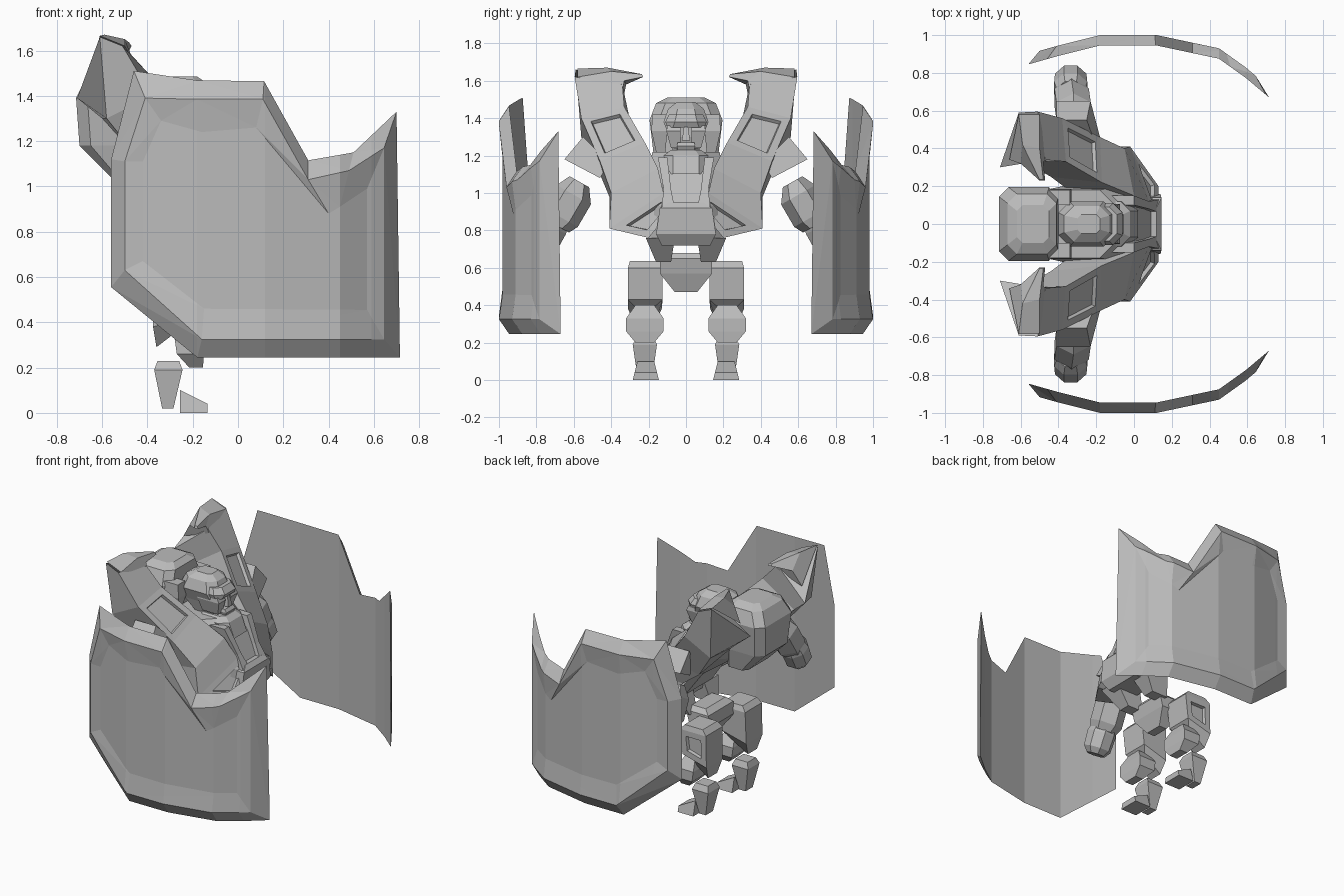
import bpy, bmesh, math
from mathutils import Vector

grey = bpy.data.materials.new("plain_grey")
grey.diffuse_color = (0.5, 0.5, 0.5, 1)


def finish(name, bm):
    bmesh.ops.recalc_face_normals(bm, faces=bm.faces)
    me = bpy.data.meshes.new(name)
    bm.to_mesh(me)
    bm.free()
    me.materials.append(grey)
    ob = bpy.data.objects.new(name, me)
    bpy.context.collection.objects.link(ob)
    return ob


def loft(name, rings, side=1, inset=()):
    """Skin closed rings; inset = (ring, side face) quads that get a sunken panel."""
    bm = bmesh.new()
    vs = [[bm.verts.new((x, y * side, z)) for x, y, z in r] for r in rings]
    n = len(rings[0])
    panels = []
    for i in range(len(vs) - 1):
        for j in range(n):
            k = (j + 1) % n
            f = bm.faces.new((vs[i][j], vs[i][k], vs[i + 1][k], vs[i + 1][j]))
            if (i, j) in inset:
                panels.append(f)
    bm.faces.new(vs[0])
    bm.faces.new(vs[-1])
    bmesh.ops.recalc_face_normals(bm, faces=bm.faces)
    if panels:
        bmesh.ops.inset_individual(bm, faces=panels, thickness=0.04, use_even_offset=True)
        bmesh.ops.inset_individual(bm, faces=panels, thickness=0.008, depth=-0.02)
    return finish(name, bm)


def rect(z, x0, x1, y0, y1, c=0.0):
    """Horizontal ring, with chamfered corners when c > 0."""
    if c == 0:
        return [(x0, y0, z), (x1, y0, z), (x1, y1, z), (x0, y1, z)]
    return [(x0 + c, y0, z), (x1 - c, y0, z), (x1, y0 + c, z), (x1, y1 - c, z),
            (x1 - c, y1, z), (x0 + c, y1, z), (x0, y1 - c, z), (x0, y0 + c, z)]


def tube(name, path, side=1, n=6):
    """Faceted limb along (point, radius) pairs."""
    d = (Vector(path[-1][0]) - Vector(path[0][0])).normalized()
    u = Vector((1, 0, 0))
    v = d.cross(u).normalized()
    rings = [[tuple(Vector(p) + r * (math.cos(a) * u + math.sin(a) * v))
              for a in [math.tau * (i + 0.5) / n for i in range(n)]] for p, r in path]
    return loft(name, rings, side)


# Curved shields: flat outline rings in x/z, bent along a plan curve
PLAN = [(-0.56, 0.845), (-0.40, 0.89), (-0.18, 0.945), (0.12, 0.945), (0.45, 0.875), (0.59, 0.775), (0.715, 0.67)]
OUTER = [(-0.46, 1.51), (-0.18, 1.468), (0.115, 1.465), (0.31, 1.115), (0.51, 1.15), (0.70, 1.33),
         (0.715, 0.245), (-0.18, 0.245), (-0.56, 0.555), (-0.56, 1.12)]
MID = [(-0.41, 1.39), (-0.18, 1.385), (0.11, 1.385), (0.31, 1.03), (0.49, 1.07), (0.645, 1.17),
       (0.645, 0.325), (-0.16, 0.325), (-0.50, 0.63), (-0.50, 1.11)]
INNER = [(-0.34, 1.29), (-0.16, 1.24), (0.08, 1.26), (0.40, 0.88), (0.45, 0.91), (0.57, 0.99),
         (0.57, 0.455), (-0.15, 0.46), (-0.42, 0.67), (-0.42, 1.11)]


def plan(x):
    for (a, ya), (b, yb) in zip(PLAN, PLAN[1:]):
        if x <= b or b == PLAN[-1][0]:
            return ya + (yb - ya) * (x - a) / (b - a)


for side, label in ((1, "left"), (-1, "right")):
    bm = bmesh.new()
    rings = [[bm.verts.new((x, h, z)) for x, z in ring]
             for ring, h in ((OUTER, 0), (MID, 0.055), (INNER, 0.036))]
    n = len(OUTER)
    for a, b in zip(rings, rings[1:]):
        for j in range(n):
            k = (j + 1) % n
            bm.faces.new((a[j], a[k], b[k], b[j]))
    bm.faces.new(rings[0])
    bm.faces.new(rings[-1])
    bm.normal_update()
    bmesh.ops.triangulate(bm, faces=bm.faces)
    for x, _ in PLAN[1:-1]:
        bmesh.ops.bisect_plane(bm, geom=bm.verts[:] + bm.edges[:] + bm.faces[:], dist=1e-5,
                               plane_co=(x, 0, 0), plane_no=(1, 0, 0))
    for v in bm.verts:
        v.co.y = side * (v.co.y + plan(v.co.x))
    finish(label + "_shield", bm)

    # Raised shoulder sweeping from the chest up to a hooked tip
    loft(label + "_shoulder", [
        [(0.13, 0.06, 0.93), (0.13, 0.20, 0.76), (-0.05, 0.20, 0.77), (-0.10, 0.08, 0.93)],
        [(0.08, 0.12, 1.00), (-0.02, 0.41, 0.81), (-0.16, 0.40, 0.84), (-0.20, 0.14, 1.02)],
        [(0.00, 0.15, 1.13), (-0.05, 0.40, 1.00), (-0.26, 0.41, 0.98), (-0.32, 0.16, 1.10)],
        [(-0.17, 0.22, 1.27), (-0.18, 0.46, 1.17), (-0.42, 0.46, 1.10), (-0.44, 0.25, 1.18)],
        [(-0.36, 0.33, 1.46), (-0.38, 0.56, 1.40), (-0.58, 0.56, 1.30), (-0.60, 0.34, 1.30)],
        [(-0.47, 0.34, 1.58), (-0.51, 0.595, 1.62), (-0.61, 0.59, 1.66), (-0.71, 0.30, 1.39)],
    ], side, inset=((0, 0), (3, 0)))
    loft(label + "_shoulder_hook", [
        [(-0.46, 0.34, 1.55), (-0.50, 0.58, 1.62), (-0.61, 0.58, 1.665), (-0.66, 0.34, 1.48)],
        [(-0.48, 0.33, 1.60), (-0.50, 0.40, 1.65), (-0.59, 0.42, 1.67), (-0.60, 0.32, 1.58)],
        [(-0.47, 0.23, 1.62), (-0.48, 0.235, 1.635), (-0.50, 0.235, 1.635), (-0.50, 0.23, 1.62)],
    ], side)

    # Arm: tilted upper block, hexagonal elbow, hanging forearm with rounded fist
    loft(label + "_upper_arm", [
        [(-0.20, 0.41, 1.16), (-0.18, 0.46, 1.08), (-0.35, 0.46, 1.08), (-0.36, 0.41, 1.16)],
        [(-0.25, 0.55, 1.30), (-0.23, 0.65, 1.18), (-0.41, 0.65, 1.18), (-0.41, 0.55, 1.30)],
    ], side)
    tube(label + "_forearm", [((-0.32, 0.57, 1.06), 0.06), ((-0.32, 0.60, 0.99), 0.105),
                              ((-0.33, 0.67, 0.87), 0.105), ((-0.33, 0.70, 0.83), 0.085)], side)
    tube(label + "_fist", [((-0.335, 0.69, 0.87), 0.08), ((-0.335, 0.72, 0.82), 0.095),
                           ((-0.335, 0.765, 0.73), 0.09), ((-0.335, 0.78, 0.695), 0.06)], side, 8)

    # Leg: thigh, knee, tapered shin and toe
    loft(label + "_thigh", [
        [(-0.36, 0.17, 0.29), (-0.23, 0.17, 0.39), (-0.23, 0.27, 0.39), (-0.36, 0.27, 0.29)],
        [(-0.375, 0.13, 0.38), (-0.19, 0.125, 0.43), (-0.19, 0.31, 0.43), (-0.375, 0.31, 0.38)],
        rect(0.60, -0.37, -0.17, 0.125, 0.31),
        rect(0.635, -0.34, -0.20, 0.14, 0.30)], side, inset=((1, 2),))
    loft(label + "_knee", [rect(0.20, -0.215, -0.155, 0.17, 0.27), rect(0.26, -0.27, -0.15, 0.12, 0.32),
                           rect(0.33, -0.28, -0.15, 0.12, 0.32), rect(0.40, -0.26, -0.18, 0.17, 0.27)], side)
    loft(label + "_shin", [rect(0.02, -0.335, -0.285, 0.18, 0.26), rect(0.19, -0.37, -0.245, 0.155, 0.285),
                           rect(0.23, -0.355, -0.26, 0.175, 0.265)], side)
    loft(label + "_toe", [
        rect(0.0, -0.255, -0.135, 0.145, 0.285),
        [(-0.255, 0.17, 0.10), (-0.135, 0.155, 0.04), (-0.135, 0.275, 0.04), (-0.255, 0.26, 0.10)]], side)

    # Face and chest details
    loft(label + "_cheek", [rect(1.24, -0.22, -0.10, 0.03, 0.08), rect(1.33, -0.24, -0.075, 0.03, 0.105),
                            rect(1.36, -0.24, -0.09, 0.03, 0.10)], side)
    loft(label + "_ear_guard", [rect(1.22, -0.45, -0.36, 0.11, 0.16), rect(1.33, -0.48, -0.33, 0.10, 0.185),
                                rect(1.42, -0.48, -0.34, 0.10, 0.18)], side)
    loft(label + "_chest_bar", [rect(0.92, -0.05, 0.135, 0.06, 0.13), rect(1.02, -0.05, 0.08, 0.08, 0.12),
                                rect(1.19, -0.12, 0.0, 0.10, 0.15)], side)
    loft(label + "_waist_strut", [rect(0.63, -0.14, -0.02, 0.08, 0.16), rect(0.76, -0.10, 0.09, 0.06, 0.215)], side)

# Torso, belly, pelvis
loft("torso", [rect(0.76, -0.10, 0.09, -0.2, 0.2, 0.05), rect(0.93, -0.22, 0.10, -0.20, 0.20, 0.07),
               rect(1.10, -0.46, 0.01, -0.20, 0.20, 0.08), rect(1.22, -0.55, -0.10, -0.18, 0.18, 0.08)])
loft("belly", [rect(0.72, -0.08, 0.10, -0.13, 0.13), rect(0.78, -0.10, 0.14, -0.16, 0.16),
               rect(0.92, -0.15, 0.145, -0.14, 0.14), rect(0.95, -0.15, 0.12, -0.09, 0.09)])
loft("pelvis", [rect(0.47, -0.22, -0.16, -0.06, 0.06), rect(0.57, -0.28, -0.12, -0.14, 0.14),
                rect(0.65, -0.27, -0.10, -0.14, 0.14), rect(0.68, -0.23, -0.12, -0.11, 0.11)])
loft("collar", [rect(1.10, -0.2, 0.02, -0.10, 0.10, 0.03), rect(1.20, -0.25, -0.02, -0.12, 0.12, 0.05),
                rect(1.23, -0.25, -0.06, -0.08, 0.08, 0.03)])

# Hump on the back
loft("back_hump", [rect(1.04, -0.56, -0.40, -0.14, 0.14, 0.03), rect(1.18, -0.70, -0.40, -0.17, 0.17, 0.05),
                   rect(1.39, -0.715, -0.40, -0.195, 0.195, 0.05), rect(1.48, -0.67, -0.41, -0.16, 0.16, 0.05),
                   rect(1.51, -0.62, -0.45, -0.10, 0.10, 0.03)])

# Head with jaw, brow and nose
loft("head", [rect(1.19, -0.28, -0.13, -0.06, 0.06, 0.02), rect(1.30, -0.38, -0.10, -0.09, 0.09, 0.03),
              rect(1.38, -0.40, -0.10, -0.12, 0.12, 0.06), rect(1.45, -0.37, -0.13, -0.095, 0.095, 0.05),
              rect(1.485, -0.30, -0.18, -0.05, 0.05, 0.02)])
loft("jaw", [rect(1.20, -0.16, -0.08, -0.035, 0.035), rect(1.25, -0.18, -0.055, -0.05, 0.05),
             rect(1.27, -0.18, -0.07, -0.045, 0.045)])
loft("brow", [rect(1.35, -0.2, -0.075, -0.10, 0.10, 0.03), rect(1.38, -0.2, -0.06, -0.11, 0.11, 0.05),
              rect(1.42, -0.2, -0.09, -0.09, 0.09, 0.04)])
loft("nose", [rect(1.28, -0.14, -0.06, -0.022, 0.022), rect(1.36, -0.14, -0.075, -0.01, 0.01)])
